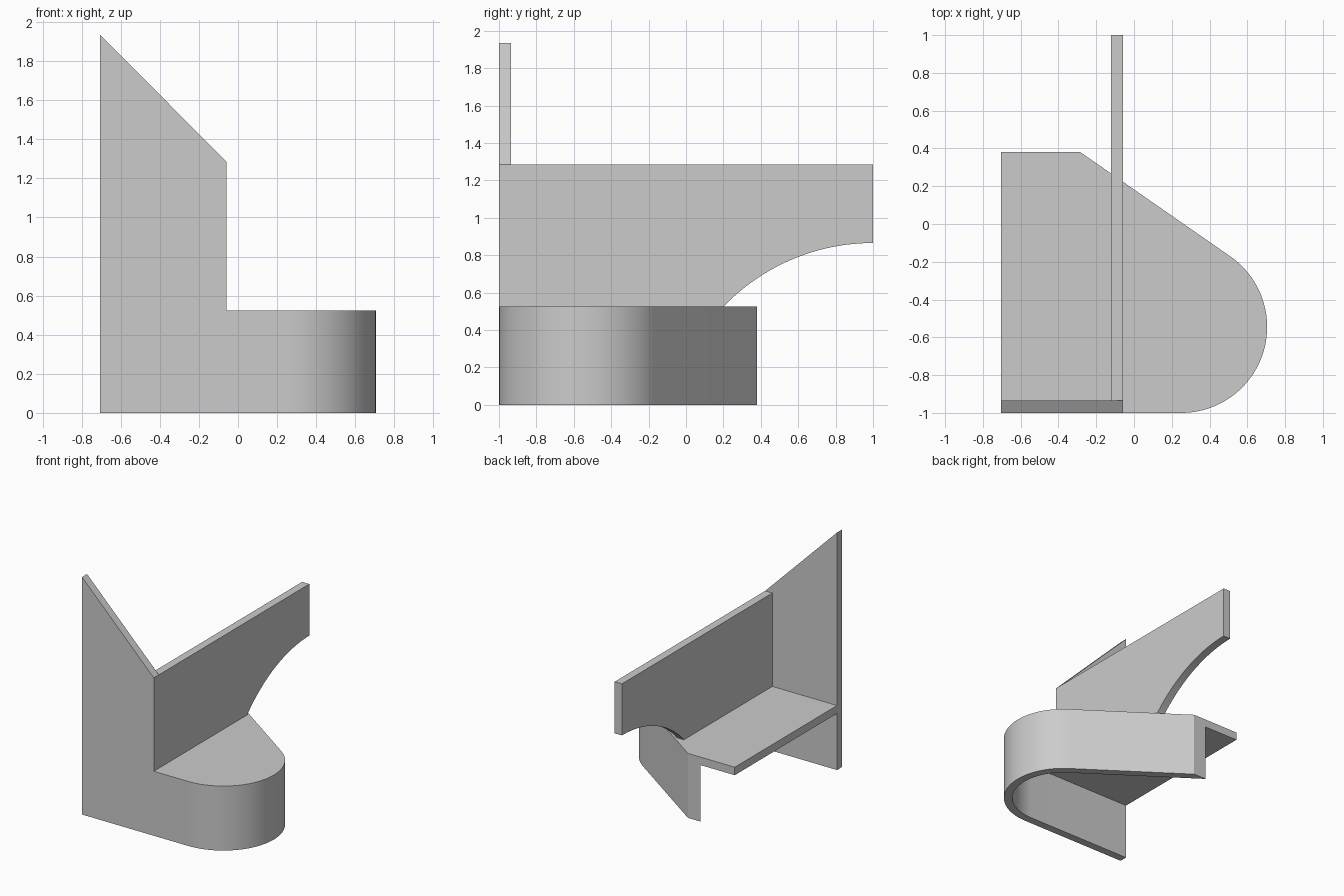
import bpy, bmesh, math
from mathutils import Vector

if "Cube" in bpy.data.objects:
    bpy.data.objects.remove(bpy.data.objects["Cube"], do_unlink=True)

grey = bpy.data.materials.new("plain_grey")
grey.use_nodes = True
colour = (0.6, 0.6, 0.6, 1)
grey.diffuse_color = colour
grey.node_tree.nodes["Principled BSDF"].inputs["Base Color"].default_value = colour

THICK = 0.065
LEFT, INNER = -0.705, -0.058
FRONT, BACK = -1.0, 0.38
DECK, SHOULDER, PEAK = 0.525, 1.285, 1.933
CENTRE, RADIUS = Vector((0.25, -0.545)), 0.455
SLANT = math.radians(55.2)  # direction of the slanted wall's normal


def prism(name, profile, place, offset):
    """Extrude a 2D profile, mapped into space by place(), along offset."""
    bm = bmesh.new()
    face = bm.faces.new([bm.verts.new(place(a, b)) for a, b in profile])
    extruded = bmesh.ops.extrude_face_region(bm, geom=[face])["geom"]
    verts = [v for v in extruded if isinstance(v, bmesh.types.BMVert)]
    bmesh.ops.translate(bm, verts=verts, vec=offset)
    bmesh.ops.recalc_face_normals(bm, faces=bm.faces)
    mesh = bpy.data.meshes.new(name)
    bm.to_mesh(mesh)
    bm.free()
    mesh.materials.append(grey)
    obj = bpy.data.objects.new(name, mesh)
    bpy.context.collection.objects.link(obj)
    return obj


def rounded_outline(radius, left, back):
    """Front line, rounded nose, then a slanted line up to the back."""
    steps = 40
    pts = [(left, CENTRE.y - radius)]
    for i in range(steps + 1):
        a = -math.pi / 2 + (SLANT + math.pi / 2) * i / steps
        pts.append((CENTRE.x + radius * math.cos(a), CENTRE.y + radius * math.sin(a)))
    x, y = pts[-1]
    pts += [(x - (back - y) * math.tan(SLANT), back), (left, back)]
    return pts


def combine(target, tool, operation):
    mod = target.modifiers.new(operation.title(), "BOOLEAN")
    mod.operation, mod.solver, mod.object = operation, "EXACT", tool
    bpy.context.view_layer.objects.active = target
    bpy.ops.object.modifier_apply(modifier=mod.name)
    bpy.data.objects.remove(tool, do_unlink=True)


# Deck with a wall wrapped around its front, nose and slanted side
bracket = prism("bracket", rounded_outline(RADIUS, LEFT, BACK),
                lambda x, y: (x, y, 0), (0, 0, DECK))
cavity = prism("cavity_cutter", rounded_outline(RADIUS - THICK, LEFT - 0.2, BACK + 0.2),
               lambda x, y: (x, y, -0.2), (0, 0, DECK - THICK + 0.2))
cavity.hide_render = True
combine(bracket, cavity, "DIFFERENCE")

# Tall front plate with a sloping top
front_plate = prism("front_plate",
                    [(LEFT, 0), (INNER, 0), (INNER, SHOULDER), (LEFT, PEAK)],
                    lambda x, z: (x, FRONT, z), (0, THICK, 0))
combine(bracket, front_plate, "UNION")

# Upright fin with an arched underside reaching out past the deck
ARCH = 1.11
start, tip_z = 0.205, 0.865
fin_profile = [(FRONT, DECK - 0.03), (start - 0.01, DECK - 0.03)]
for i in range(25):
    a = math.asin((1 - start) / ARCH) * (1 - i / 24)
    fin_profile.append((1 - ARCH * math.sin(a), tip_z - ARCH + ARCH * math.cos(a)))
fin_profile += [(1, SHOULDER), (FRONT, SHOULDER)]
fin = prism("fin", fin_profile, lambda y, z: (INNER - THICK, y, z), (THICK, 0, 0))
combine(bracket, fin, "UNION")

# Smooth the rounded nose and arch, keep the edges sharp
bpy.ops.object.select_all(action="DESELECT")
bracket.select_set(True)
bpy.context.view_layer.objects.active = bracket
bpy.ops.object.shade_smooth_by_angle(angle=math.radians(30))
